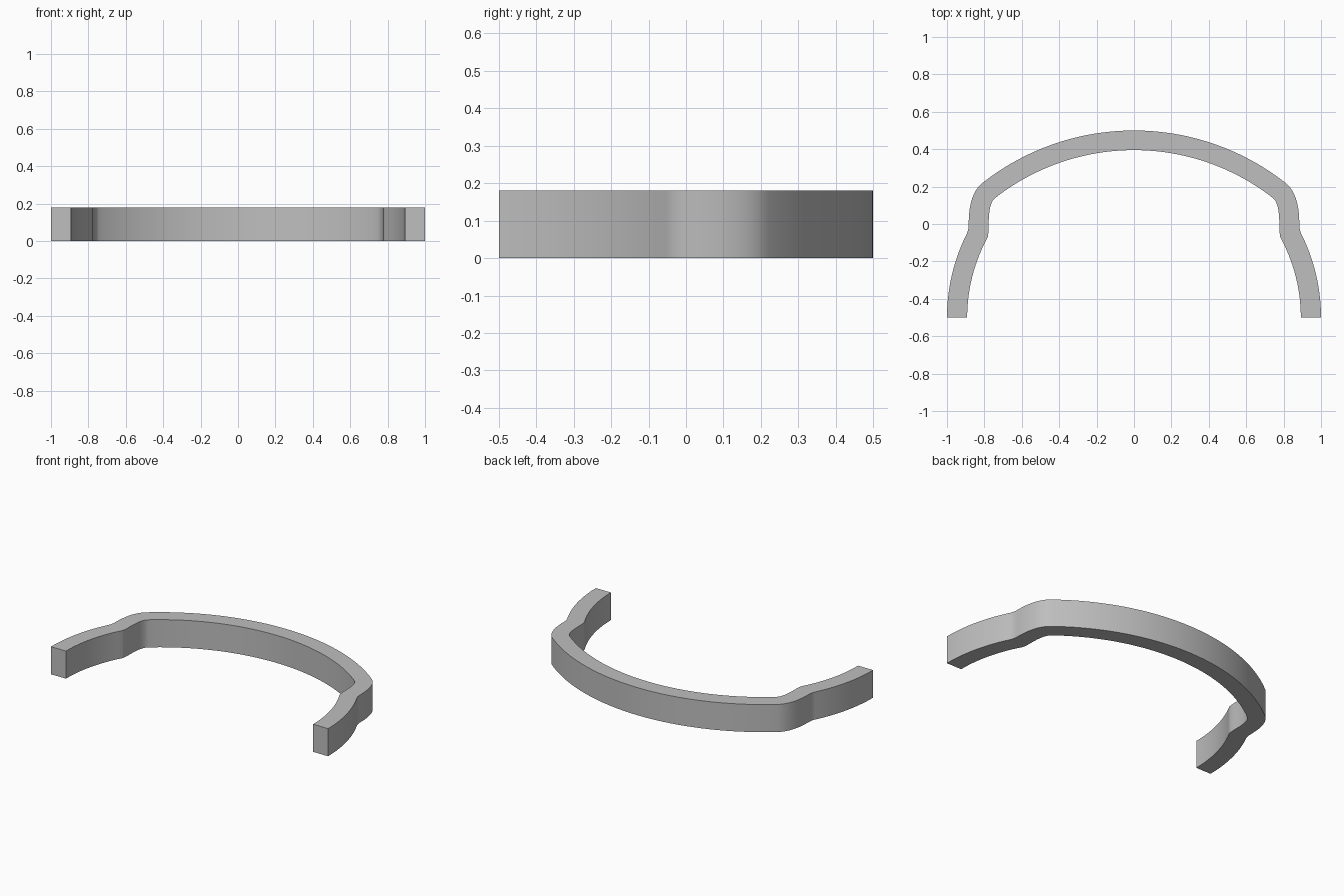
import bpy, bmesh
from math import sin, cos, radians
from mathutils import Vector

HEIGHT = 0.18

cube = bpy.data.objects.get("Cube")
if cube:
    bpy.data.objects.remove(cube, do_unlink=True)


def arc(centre_y, radius, start, end, steps):
    """Points on a circle centred on x = 0, angles in degrees from +x."""
    angles = [radians(start + (end - start) * i / steps) for i in range(steps + 1)]
    return [Vector((radius * cos(a), centre_y + radius * sin(a))) for a in angles]


def blend(a, control, b, steps):
    """Inner points of a quadratic curve from a to b."""
    c = Vector(control)
    ts = [i / steps for i in range(1, steps)]
    return [a * (1 - t) ** 2 + c * 2 * t * (1 - t) + b * t * t for t in ts]


def half_outline(bow_radius, leg_radius, waist_x, corner_y, waist_top, waist_low, leg_angle):
    """Bow, rounded shoulder, narrow waist and curved leg, from middle to tip."""
    bow = arc(-0.81, bow_radius, 90, 51.9, 24)
    leg = arc(-0.5, leg_radius, leg_angle, 0, 14)
    waist = Vector((waist_x, waist_top))
    shoulder = blend(bow[-1], (waist_x, corner_y), waist, 10)
    fillet = blend(waist, (waist_x, waist_low), leg[0], 6)
    return bow + shoulder + [waist] + fillet + leg


outer = half_outline(1.31, 1.0, 0.884, 0.165, 0.0, -0.033, 26.5)
inner = half_outline(1.205, 0.892, 0.777, 0.112, 0.0, -0.058, 28.5)

# Half of the band: a rectangular section swept along the two outlines
bm = bmesh.new()
rings = []
for o, i in zip(outer, inner):
    section = [(o, 0), (o, HEIGHT), (i, HEIGHT), (i, 0)]
    rings.append([bm.verts.new((p.x, p.y, z)) for p, z in section])
for a, b in zip(rings, rings[1:]):
    for k in range(4):
        n = (k + 1) % 4
        bm.faces.new((a[k], a[n], b[n], b[k]))
bm.faces.new(rings[-1])
bmesh.ops.recalc_face_normals(bm, faces=bm.faces)
# The open middle end can confuse the normals, so check the top faces
top = max(bm.faces, key=lambda f: f.calc_center_median().z)
if top.normal.z < 0:
    bmesh.ops.reverse_faces(bm, faces=bm.faces)
mesh = bpy.data.meshes.new("curved_band")
bm.to_mesh(mesh)
bm.free()

band = bpy.data.objects.new("curved_band", mesh)
bpy.context.collection.objects.link(band)

# Plain grey material
grey = bpy.data.materials.new("plain_grey")
grey.use_nodes = True
colour = (0.52, 0.52, 0.52, 1)
grey.diffuse_color = colour
grey.node_tree.nodes["Principled BSDF"].inputs["Base Color"].default_value = colour
mesh.materials.append(grey)

# Smooth walls with crisp rims, mirrored to the other side
bpy.ops.object.select_all(action="DESELECT")
band.select_set(True)
bpy.context.view_layer.objects.active = band
bpy.ops.object.shade_smooth_by_angle(angle=radians(30))
mirror = band.modifiers.new("other_half", "MIRROR")
mirror.use_axis = (True, False, False)
mirror.use_clip = True
